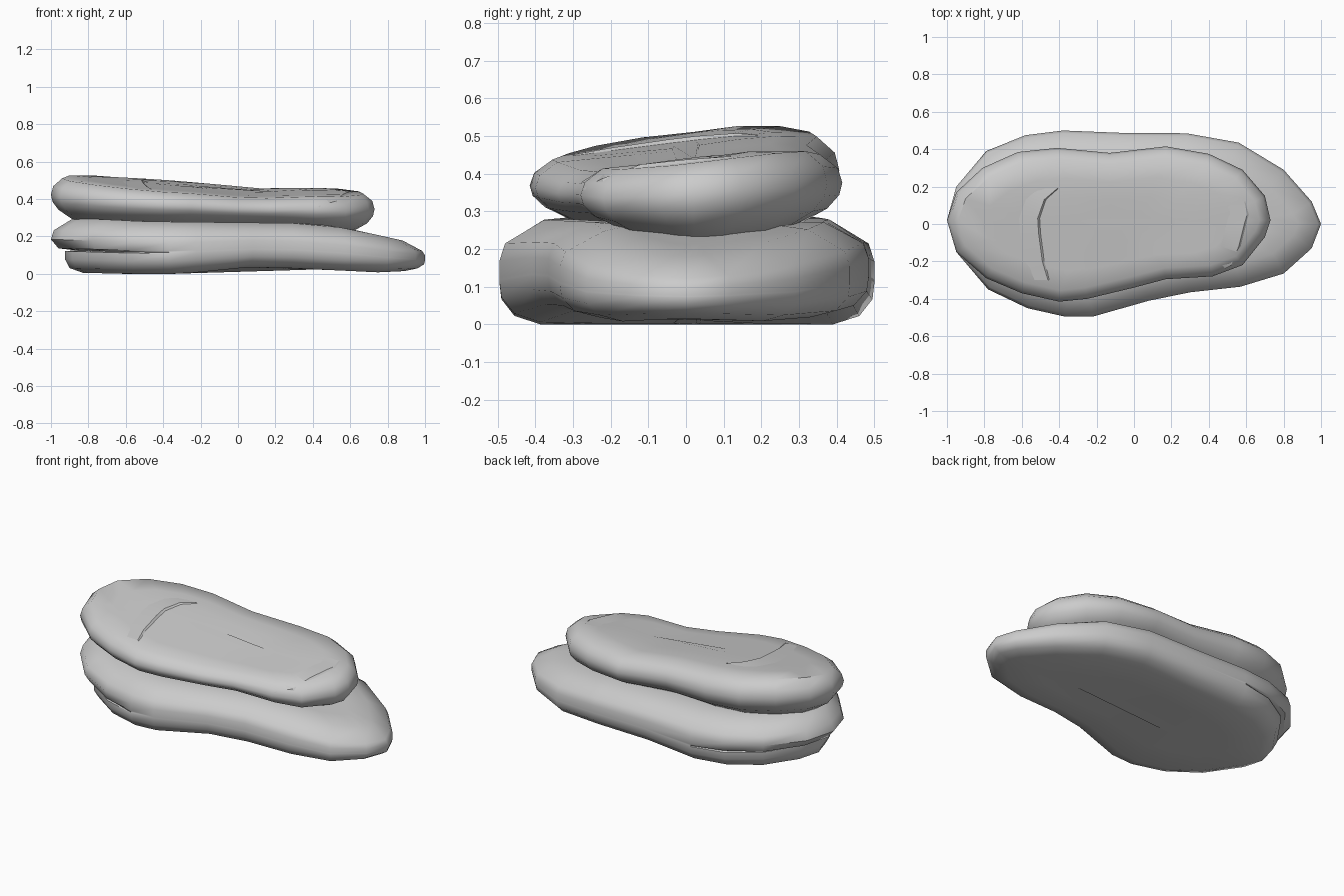
import bpy, bmesh, math
from mathutils import Vector
from mathutils.bvhtree import BVHTree

if "Cube" in bpy.data.objects:
    bpy.data.objects.remove(bpy.data.objects["Cube"])


def curve(x, keys):
    """Piecewise linear height along x."""
    if x <= keys[0][0]:
        return keys[0][1]
    for (a, u), (b, v) in zip(keys, keys[1:]):
        if x <= b:
            return u + (v - u) * (x - a) / (b - a)
    return keys[-1][1]


def inset(pts, amount):
    """Move every outline point inward along its normal (CCW outline)."""
    out = []
    for i, p in enumerate(pts):
        t = (pts[(i + 1) % len(pts)] - pts[i - 1]).normalized()
        a = amount(p) if callable(amount) else amount
        out.append(p + Vector((-t.y, t.x)) * a)
    return out


def finish(bm, name, angle):
    bmesh.ops.recalc_face_normals(bm, faces=bm.faces)
    me = bpy.data.meshes.new(name)
    bm.to_mesh(me)
    ob = bpy.data.objects.new(name, me)
    bpy.context.collection.objects.link(ob)
    bpy.ops.object.select_all(action='DESELECT')
    ob.select_set(True)
    bpy.context.view_layer.objects.active = ob
    bpy.ops.object.shade_smooth_by_angle(angle=math.radians(angle))
    return ob


def stone(name, outline, levels, low, high):
    """Loft inset copies of an outline; levels are (inset, height fraction)."""
    pts = [Vector(p) for p in outline]
    cx = sum(p.x for p in pts) / len(pts)
    shrink = lambda ring, s: [Vector((cx + (p.x - cx) * (0.45 + 0.55 * s), p.y * s)) for p in ring]
    first, last = inset(pts, levels[0][0]), inset(pts, levels[-1][0])
    rings = [(shrink(first, s), levels[0][1]) for s in (0.1, 0.55)]
    rings += [(inset(pts, d), f) for d, f in levels]
    rings += [(shrink(last, s), levels[-1][1]) for s in (0.7, 0.4, 0.1)]
    bm = bmesh.new()
    loops = []
    for ring, f in rings:
        loop = []
        for p in ring:
            a, b = low(p.x, p.y), high(p.x, p.y)
            loop.append(bm.verts.new((p.x, p.y, a + f * (b - a))))
        loops.append(loop)
    n = len(pts)
    for a, b in zip(loops, loops[1:]):
        for i in range(n):
            bm.faces.new((a[i], a[(i + 1) % n], b[(i + 1) % n], b[i]))
    bm.faces.new(loops[0][::-1])
    bm.faces.new(loops[-1])
    finish(bm, name, 45)
    return BVHTree.FromBMesh(bm)


def ledge(name, path, tree, height, back):
    """Thin wedge on a stone: a step facing +x that fades out towards -x."""
    bm = bmesh.new()
    drop = lambda x, y: tree.ray_cast(Vector((x, y, 2)), Vector((0, 0, -1)))[0].z
    rows = []
    for i, (x, y) in enumerate(path):
        h = height * math.sin(math.pi * (i + 0.6) / (len(path) + 0.2))
        rows.append([bm.verts.new(v) for v in (
            (x + 0.015, y, drop(x + 0.015, y) - 0.004),
            (x, y, drop(x, y) + h),
            (x - back, y, drop(x - back, y) - 0.002))])
    for a, b in zip(rows, rows[1:]):
        for k in (0, 1):
            bm.faces.new((a[k], a[k + 1], b[k + 1], b[k]))
    finish(bm, name, 30)


# Lower stone, with a crack around its left end
lower_outline = [
    (-1, 0.02), (-0.95, -0.15), (-0.78, -0.35), (-0.57, -0.45), (-0.37, -0.495),
    (-0.22, -0.495), (0.08, -0.41), (0.3, -0.365), (0.57, -0.335), (0.8, -0.265),
    (0.95, -0.13), (1, 0.0), (0.95, 0.12), (0.8, 0.29), (0.56, 0.435), (0.28, 0.485),
    (-0.06, 0.487), (-0.38, 0.5), (-0.58, 0.475), (-0.79, 0.39), (-0.95, 0.2)]


def cut(depth, base=0.0):
    return lambda p: base + depth * min(1, max(0, (-p.x - 0.5) / 0.4))


def lower_low(x, y):
    bow = curve(x, [(-1, 0.01), (-0.6, 0), (-0.3, 0), (0.05, 0.035), (0.3, 0.03), (0.75, 0.008), (1, 0.02)])
    return bow


def lower_high(x, y):
    return curve(x, [(-1, 0.30), (-0.8, 0.295), (-0.5, 0.28), (0.4, 0.27), (0.6, 0.24), (0.85, 0.185), (1, 0.15)])


stone("lower_stone", lower_outline,
      [(cut(0.06, 0.11), 0), (cut(0.06, 0.04), 0.08), (cut(0.07, 0.005), 0.24),
       (cut(0.075, 0), 0.39), (cut(0.13, 0), 0.41), (cut(0.04, 0), 0.44),
       (0, 0.6), (0.015, 0.77), (0.12, 1.0)], lower_low, lower_high)

# Upper stone, tilted towards the front
upper_outline = [
    (-1, 0.02), (-0.95, -0.15), (-0.79, -0.29), (-0.6, -0.37), (-0.4, -0.415),
    (-0.25, -0.4), (0, -0.34), (0.17, -0.295), (0.42, -0.28), (0.58, -0.22),
    (0.7, -0.07), (0.73, 0.02), (0.7, 0.15), (0.58, 0.29), (0.4, 0.375),
    (0.17, 0.415), (-0.13, 0.38), (-0.41, 0.407), (-0.62, 0.385), (-0.81, 0.3), (-0.95, 0.17)]


def upper_low(x, y):
    return curve(x, [(-1, 0.285), (-0.6, 0.272), (0.3, 0.255), (0.6, 0.22), (0.75, 0.21)])


def upper_high(x, y):
    ridge = curve(x, [(-1, 0.53), (-0.88, 0.535), (-0.5, 0.51), (-0.25, 0.495), (0.05, 0.46),
                      (0.2, 0.457), (0.4, 0.465), (0.65, 0.45)])
    return ridge - 0.12 * max(0, 0.2 - y) - 0.04 * max(0, y - 0.2)


upper = stone("upper_stone", upper_outline,
              [(0.13, 0), (0.04, 0.26), (0.008, 0.45), (0, 0.62), (0.012, 0.82), (0.06, 1.0)],
              upper_low, upper_high)

# Small chipped steps on the top face
ledge("left_chip", [(-0.46, -0.3), (-0.49, -0.2), (-0.51, -0.05), (-0.515, 0.03),
                    (-0.48, 0.13), (-0.41, 0.19)], upper, 0.01, 0.12)
ledge("right_chip", [(0.43, -0.27), (0.52, -0.22), (0.56, -0.12), (0.59, 0.0),
                     (0.605, 0.05), (0.59, 0.12)], upper, 0.008, 0.12)
